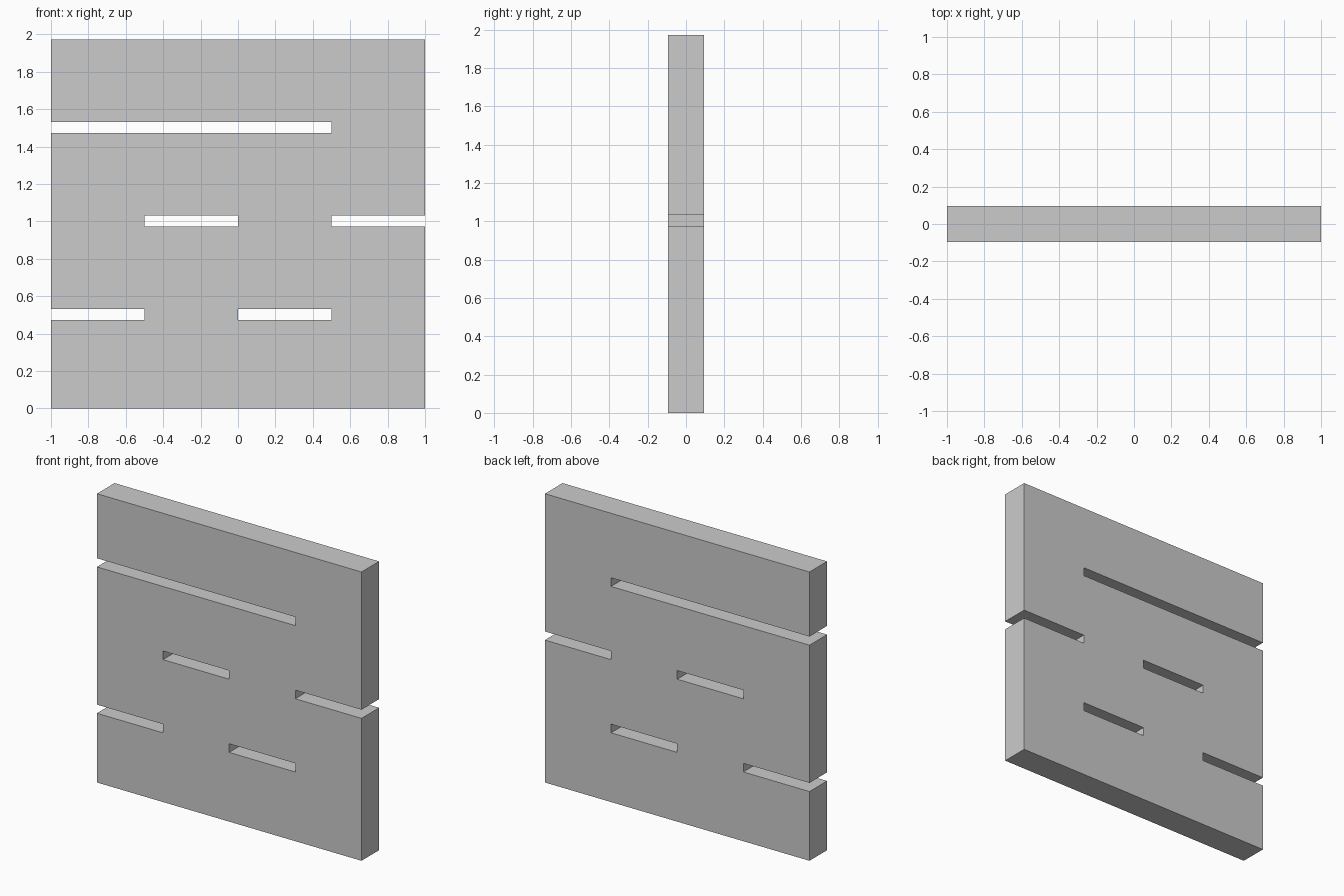
import bpy, bmesh, math

if "Cube" in bpy.data.objects:
    bpy.data.objects.remove(bpy.data.objects["Cube"])

HALF_DEPTH = 0.095
XS = [-1.0, -0.5, 0.0, 0.5, 1.0]
ZS = [0.0, 0.473, 0.532, 0.973, 1.032, 1.473, 1.532, 1.973]
# open columns in each slot row
SLOTS = {1: {0, 2}, 3: {1, 3}, 5: {0, 1, 2}}

# front face of the panel as a grid with the slot cells left out
bm = bmesh.new()
grid = [[bm.verts.new((x, -HALF_DEPTH, z)) for x in XS] for z in ZS]
for r in range(len(ZS) - 1):
    for c in range(len(XS) - 1):
        if c not in SLOTS.get(r, ()):
            bm.faces.new((grid[r][c], grid[r][c + 1],
                          grid[r + 1][c + 1], grid[r + 1][c]))

# thickness
front = bm.faces[:]
ext = bmesh.ops.extrude_face_region(bm, geom=front, use_keep_orig=True)
new_verts = [g for g in ext["geom"] if isinstance(g, bmesh.types.BMVert)]
bmesh.ops.translate(bm, verts=new_verts, vec=(0, 2 * HALF_DEPTH, 0))
loose = [v for v in bm.verts if not v.link_faces]
bmesh.ops.delete(bm, geom=loose, context='VERTS')
bmesh.ops.recalc_face_normals(bm, faces=bm.faces[:])

mesh = bpy.data.meshes.new("slotted_panel")
bm.to_mesh(mesh)
bm.free()
panel = bpy.data.objects.new("slotted_panel", mesh)
bpy.context.collection.objects.link(panel)
